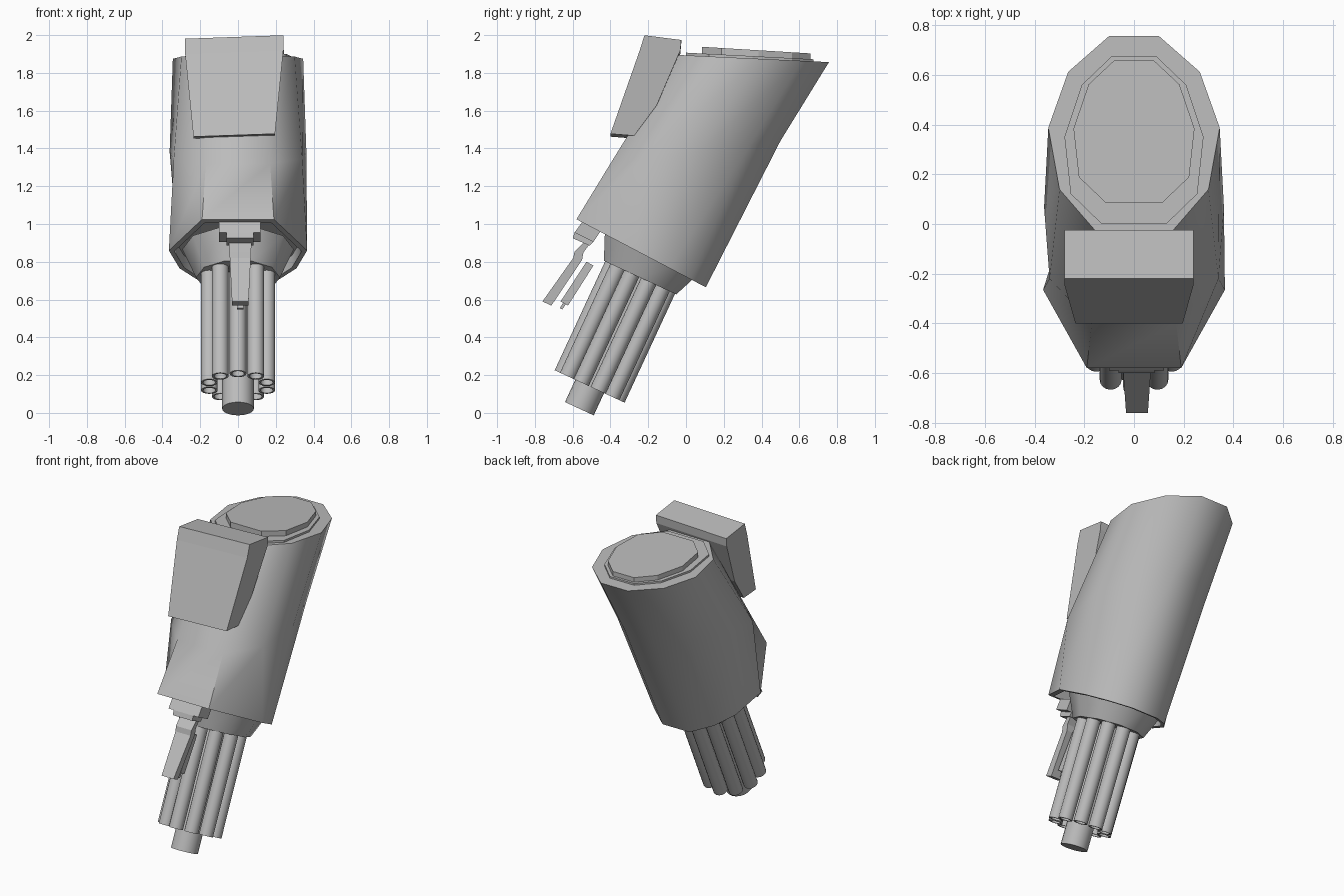
import bpy, bmesh, math
from mathutils import Vector

if "Cube" in bpy.data.objects:
    bpy.data.objects.remove(bpy.data.objects["Cube"], do_unlink=True)

GREY = (0.5, 0.5, 0.5, 1)
mat = bpy.data.materials.new("plain grey")
mat.use_nodes = True
mat.diffuse_color = GREY
mat.node_tree.nodes["Principled BSDF"].inputs["Base Color"].default_value = GREY

# Tilted barrel frame: origin at the muzzle, axis towards the body
MUZZLE = Vector((0, -0.51, 0.14))
AXIS = Vector((0, 0.42, 0.907)).normalized()
FRONT = Vector((0, -AXIS.z, AXIS.y))
SIDE = Vector((1, 0, 0))


def loft(name, rings, smooth=50):
    """Join point rings with quads and cap both ends."""
    bm = bmesh.new()
    loops = [[bm.verts.new(p) for p in ring] for ring in rings]
    for a, b in zip(loops, loops[1:]):
        for i in range(len(a)):
            j = (i + 1) % len(a)
            bm.faces.new((a[i], a[j], b[j], b[i]))
    bm.faces.new(loops[0])
    bm.faces.new(loops[-1])
    bmesh.ops.recalc_face_normals(bm, faces=bm.faces)
    mesh = bpy.data.meshes.new(name)
    bm.to_mesh(mesh)
    bm.free()
    mesh.materials.append(mat)
    obj = bpy.data.objects.new(name, mesh)
    bpy.context.collection.objects.link(obj)
    if smooth:
        bpy.ops.object.select_all(action="DESELECT")
        obj.select_set(True)
        bpy.context.view_layer.objects.active = obj
        bpy.ops.object.shade_smooth_by_angle(angle=math.radians(smooth))
    return obj


def turned(name, profile, sides, offset=Vector(), phase=0.0):
    """Round part along the barrel axis from (distance, radius) pairs."""
    rings = []
    for s, r in profile:
        angles = [2 * math.pi * (i + phase) / sides for i in range(sides)]
        rings.append([MUZZLE + offset + AXIS * s
                      + r * (FRONT * math.cos(t) + SIDE * math.sin(t))
                      for t in angles])
    return loft(name, rings)


def section(front, back, half, x=0.0):
    """Ten-sided ring: half lists (fraction front to back, half width)."""
    f, b = Vector((x, *front)), Vector((x, *back))
    right = [f.lerp(b, t) + SIDE * w for t, w in half]
    left = [f.lerp(b, t) - SIDE * w for t, w in half]
    return right + left[::-1]


def scaled(ring, k, shift=Vector()):
    c = sum(ring, Vector()) / len(ring)
    return [c + (p - c) * k + shift for p in ring]


def plate(name, outline, half_width, x=0.0, roll=0.0):
    """Side outline (y, z) given width; half_width is a function of z."""
    rings = []
    for sign in (-1, 1):
        rings.append([(x + sign * half_width(z), y, z + roll * sign * half_width(z))
                      for y, z in outline])
    return loft(name, rings, smooth=0)


# Main body with a recessed underside
base = section((-0.58, 1.025), (0.105, 0.665),
               [(0, 0.19), (0.46, 0.366), (0.72, 0.31), (0.88, 0.22), (1, 0.1)])
middle = section((-0.40, 1.32), (0.50, 1.44),
                 [(0, 0.17), (0.2, 0.34), (0.52, 0.362), (0.82, 0.27), (1, 0.1)])
top = section((-0.045, 1.895), (0.757, 1.857),
              [(0, 0.14), (0.23, 0.30), (0.54, 0.345), (0.82, 0.265), (1, 0.1)])
loft("body", [scaled(base, 0.92, AXIS * 0.07), scaled(base, 0.92), base, middle, top])

# Stepped lid
LID = [(0, 0.13), (0.18, 0.255), (0.52, 0.28), (0.83, 0.21), (1, 0.09)]
rim = section((0.0, 1.885), (0.675, 1.85), LID)
loft("lid_rim", [rim, scaled(rim, 1, Vector((0, 0, 0.022)))], smooth=0)
disc = section((0.085, 1.90), (0.66, 1.865), [(t, w * 0.87) for t, w in LID])
loft("lid_disc", [disc, scaled(disc, 1, Vector((0, 0, 0.038)))], smooth=0)

# Box on the front of the body
plate("front_box",
      [(-0.22, 1.99), (-0.025, 1.965), (-0.03, 1.91), (-0.155, 1.62),
       (-0.275, 1.46), (-0.40, 1.47), (-0.245, 1.91)],
      lambda z: 0.26 - 0.045 * max(0, 1.91 - z) / 0.45, x=-0.02, roll=0.035)

# Collar, central rod and ring of open barrels
turned("barrel_collar", [(0.635, 0.222), (0.80, 0.295)], 10, phase=0.5)
turned("central_rod", [(-0.13, 0.084), (0.66, 0.084)], 20)
COUNT = 10
for i in range(COUNT):
    t = 2 * math.pi * i / COUNT
    spot = 0.16 * (FRONT * math.cos(t) + SIDE * math.sin(t))
    turned(f"barrel_{i + 1}",
           [(0.69, 0.044), (0, 0.044), (0, 0.033), (0.12, 0.033)], 16, spot)

# Bracket and lever hanging in front of the barrels
plate("bracket_upper", [(-0.55, 1.01), (-0.45, 0.965), (-0.49, 0.905), (-0.59, 0.955)],
      lambda z: 0.11, x=0.01)
plate("bracket_lower", [(-0.59, 0.955), (-0.49, 0.905), (-0.51, 0.885), (-0.60, 0.925)],
      lambda z: 0.072, x=0.01)
plate("lever", [(-0.76, 0.59), (-0.713, 0.568), (-0.55, 0.81), (-0.543, 0.85),
                (-0.50, 0.907), (-0.52, 0.923), (-0.59, 0.854), (-0.597, 0.82)],
      lambda z: 0.043 + 0.05 * max(0, z - 0.57), x=0.012)
plate("lever_slide", [(-0.527, 0.80), (-0.49, 0.78), (-0.625, 0.568), (-0.664, 0.59)],
      lambda z: 0.03, x=0.012)
plate("slide_tip", [(-0.64, 0.60), (-0.625, 0.59), (-0.655, 0.548), (-0.668, 0.555)],
      lambda z: 0.016, x=0.012)
